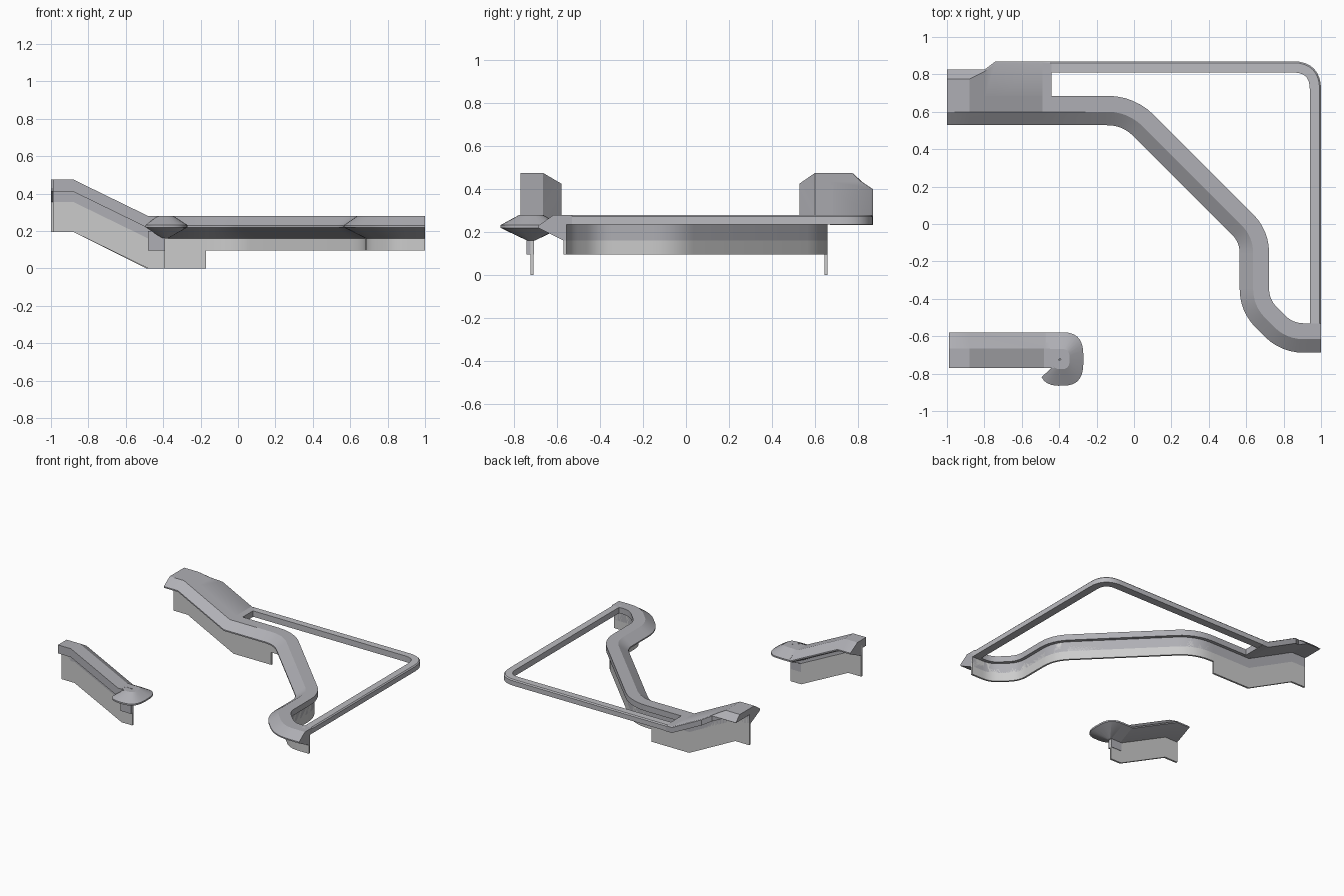
import bpy, bmesh
from math import cos, sin, radians, copysign
from mathutils import Vector

if "Cube" in bpy.data.objects:
    bpy.data.objects.remove(bpy.data.objects["Cube"])


def grey(name, r, g, b):
    m = bpy.data.materials.new(name)
    m.diffuse_color = (r, g, b, 1)
    m.use_nodes = True
    m.node_tree.nodes["Principled BSDF"].inputs["Base Color"].default_value = m.diffuse_color
    return m


RAIL = grey("dark_metal", .43, .43, .46)
RIM = grey("mid_metal", .5, .5, .53)
WALL = grey("light_panel", .7, .7, .72)


def loft(name, rings, mat):
    """Join closed rings of points into a capped solid."""
    bm = bmesh.new()
    rows = [[bm.verts.new(p) for p in r] for r in rings]
    n = len(rows[0])
    for a, b in zip(rows, rows[1:]):
        for i in range(n):
            j = (i + 1) % n
            bm.faces.new((a[i], a[j], b[j], b[i]))
    bm.faces.new(rows[0])
    bm.faces.new(rows[-1][::-1])
    bmesh.ops.remove_doubles(bm, verts=bm.verts, dist=1e-5)
    bmesh.ops.recalc_face_normals(bm, faces=bm.faces)
    me = bpy.data.meshes.new(name)
    bm.to_mesh(me)
    bm.free()
    me.materials.append(mat)
    ob = bpy.data.objects.new(name, me)
    bpy.context.collection.objects.link(ob)
    bpy.ops.object.select_all(action='DESELECT')
    ob.select_set(True)
    bpy.context.view_layer.objects.active = ob
    bpy.ops.object.shade_smooth_by_angle(angle=radians(25))
    return ob


def rounded(pts, t, steps=6):
    """Plan path with each inner corner rounded; t = cut length per corner."""
    pts = [Vector(p) for p in pts]
    out = [pts[0]]
    for i in range(1, len(pts) - 1):
        c = pts[i]
        a = c + (pts[i - 1] - c).normalized() * t[i - 1]
        b = c + (pts[i + 1] - c).normalized() * t[i - 1]
        for k in range(steps + 1):
            s = k / steps
            out.append(a * (1 - s) ** 2 + c * 2 * s * (1 - s) + b * s * s)
    return out + [pts[-1]]


def sweep(name, path, section, mat):
    """Sweep (offset to the left, height) section along a plan path with lift."""
    pts = [Vector(p) for p in path]
    rings = []
    for i, p in enumerate(pts):
        d0 = (pts[i] - pts[i - 1]) if i else (pts[1] - pts[0])
        d1 = (pts[i + 1] - pts[i]) if i < len(pts) - 1 else d0
        n0 = Vector((-d0.y, d0.x, 0)).normalized()
        n1 = Vector((-d1.y, d1.x, 0)).normalized()
        m = (n0 + n1).normalized()
        m /= max(m.dot(n0), 0.5)
        rings.append([p + m * d + Vector((0, 0, z)) for d, z in section])
    return loft(name, rings, mat)


def rect(d0, d1, z0, z1):
    return [(d0, z0), (d1, z0), (d1, z1), (d0, z1)]


# Long balcony rail: sloped start, then bends across the plan
Y = 0.608
flight = [(-1, Y, .195), (-.88, Y, .195), (-.49, Y, 0)]
bends = rounded([(-.17, Y, 0), (-.028, Y, 0), (.645, -.065, 0), (.645, -.435, 0),
                 (.818, -Y, 0), (1, -Y, 0)], [.115, .09, .09, .09])
rail_section = [(-.08, .22), (-.08, .23), (-.008, .28), (.077, .28),
                (.077, .235), (.052, .235), (.052, .16), (.038, .16)]
sweep("long_rail", flight + bends, rail_section, RAIL)
sweep("long_wall", bends, rect(.038, .052, .095, .24), WALL)
sweep("flight_wall", flight + [(-.17, Y, 0)], rect(.038, .052, 0, .24), WALL)

# Sloped landing behind the rail: x, lift, top edge y, outer y, outer edge drop
rings = []
for x, lift, yt, yo, drop in [(-1, .195, .775, .825, .045), (-.88, .195, .775, .825, .045),
                              (-.8, .155, .815, .825, .005), (-.74, .125, .86, .87, .005),
                              (-.49, 0, .86, .87, .005), (-.44, 0, .86, .87, .005)]:
    z = .28 + lift
    rings.append([(x, .67, z), (x, yt, z), (x, yo, z - drop),
                  (x, yo, z - .047), (x, .67, z - .047)])
loft("landing", rings, RAIL)

# Flat rim running round the back corner
rim = rounded([(-.45, .84, 0), (.97, .84, 0), (.97, -.57, 0)], [.12], 8)
sweep("back_rim", rim, [(-.03, .235), (.03, .235), (.03, .272), (.022, .28), (-.03, .28)], RIM)

# Short stair rail with its wall
S = -.675
short = [(-.99, S, .195), (-.88, S, .195), (-.48, S, 0), (-.39, S, 0)]
sweep("short_rail", short[:3] + [(-.45, S, 0)],
      [(.095, .22), (.095, .23), (.01, .28), (-.095, .28), (-.095, .215),
       (-.05, .215), (-.05, .16), (-.036, .16)], RAIL)
sweep("short_wall", short, rect(-.05, -.036, 0, .24), WALL)

# Curled end of the short rail
cx, cy = -.39, -.722


def rim_point(deg, f, z):
    c, s = cos(radians(deg)), sin(radians(deg))
    return (cx + f * .12 * copysign(abs(c) ** .7, c),
            cy + f * .143 * copysign(abs(s) ** .7, s), z)


def curl_ring(deg, dx=0):
    pts = [(cx, cy, .28), rim_point(deg, .38, .28), rim_point(deg, 1, .232),
           rim_point(deg, 1, .22), rim_point(deg, .12, .16), (cx, cy, .16)]
    return [(x + dx, y, z) for x, y, z in pts]


loft("curled_end", [curl_ring(90, -.08)] + [curl_ring(90 - 235 * k / 18) for k in range(19)], RAIL)

# Post block under the curled end, and the bridge joining rail and curl
loft("curl_post", [[(x, -.742, .095), (x, -.708, .095), (x, -.708, .2), (x, -.742, .2)]
                   for x in (-.48, -.39)], RAIL)
loft("curl_bridge", [[(x, -.77, .22), (x, -.70, .22), (x, -.70, .279), (x, -.77, .279)]
                     for x in (-.46, -.40)], RAIL)
